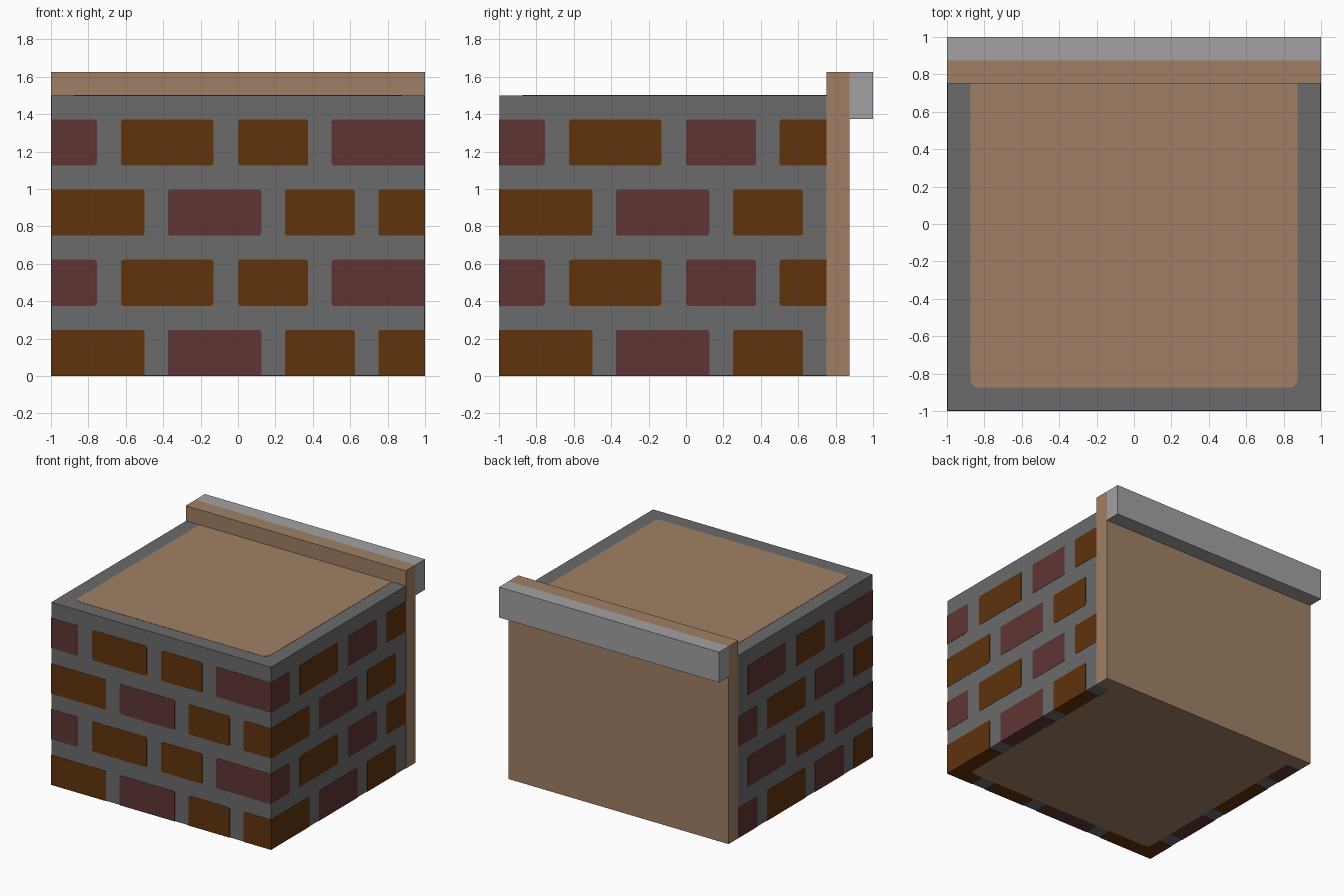
import bpy, bmesh, math

if "Cube" in bpy.data.objects:
    bpy.data.objects.remove(bpy.data.objects["Cube"])

T = 0.002  # thickness of painted plates


def material(name, rgb):
    m = bpy.data.materials.new(name)
    lin = [((c / 255 + 0.055) / 1.055) ** 2.4 for c in rgb]
    m.diffuse_color = (*lin, 1)
    m.use_nodes = True
    m.node_tree.nodes["Principled BSDF"].inputs["Base Color"].default_value = m.diffuse_color
    return m


TAN = material("tan_wood", (160, 128, 102))
MORTAR = material("mortar_grey", (107, 107, 107))
BROWN = material("brown_brick", (96, 51, 13))
RED = material("red_brick", (96, 53, 53))
STONE = material("light_grey", (163, 161, 162))


def finish(bm, name, mats):
    bmesh.ops.recalc_face_normals(bm, faces=bm.faces)
    me = bpy.data.meshes.new(name)
    bm.to_mesh(me)
    bm.free()
    for m in mats:
        me.materials.append(m)
    ob = bpy.data.objects.new(name, me)
    bpy.context.collection.objects.link(ob)


def box(name, lo, hi, mat):
    bm = bmesh.new()
    bmesh.ops.create_cube(bm, size=1)
    for v in bm.verts:
        v.co = [(a + b) / 2 + c * (b - a) for a, b, c in zip(lo, hi, v.co)]
    finish(bm, name, [mat])


def plate(bm, place, u0, u1, v0, v1, lims, r, index=0):
    """Thin plate; corners are rounded except where it meets a wall edge."""
    pts = []
    for i, (u, v, su, sv) in enumerate([(u0, v0, 1, 1), (u1, v0, -1, 1),
                                        (u1, v1, -1, -1), (u0, v1, 1, -1)]):
        if u in lims[:2] or v in lims[2:]:
            pts.append((u, v))
        else:
            for k in range(4):
                a = math.pi * (1 + i / 2) + k * math.pi / 6
                pts.append((u + su * r + r * math.cos(a),
                            v + sv * r + r * math.sin(a)))
    low = [bm.verts.new(place(u, v, 0)) for u, v in pts]
    top = [bm.verts.new(place(u, v, T)) for u, v in pts]
    n = len(pts)
    faces = [bm.faces.new(low[::-1]), bm.faces.new(top)]
    faces += [bm.faces.new((low[i], low[(i + 1) % n], top[(i + 1) % n], top[i]))
              for i in range(n)]
    for f in faces:
        f.material_index = index


# Main solid parts
box("mortar_block", (-1 + T, -1 + T, T), (1 - T, 0.75, 1.5), MORTAR)
box("back_board", (-1, 0.75, 0), (1, 0.875, 1.625), TAN)
box("back_rail", (-1, 0.875, 1.375), (1, 1, 1.625), STONE)

# Wooden panels on top and bottom
for name, place in (("top_panel", lambda u, v, w: (u, v, 1.5 + w)),
                    ("bottom_panel", lambda u, v, w: (u, v, T - w))):
    bm = bmesh.new()
    plate(bm, place, -0.875, 0.875, -0.875, 0.75, (None, None, None, 0.75), 0.045)
    finish(bm, name, [TAN])

# Brick courses: two alternating rows
ROW_A = [(-1, -0.5), (-0.375, 0.125), (0.25, 0.625), (0.75, 1)]
ROW_B = [(-1, -0.755), (-0.625, -0.13), (0, 0.375), (0.5, 1)]
WALLS = [  # name, end limits, row colours, wall placement, underside placement
    ("front", (-1, 1), "BRBB", "RBBR",
     lambda u, v, w: (u, -1 + T - w, v), lambda u, v, w: (u, -1 + v, T - w)),
    ("right", (-1, 0.75), "BRBB", "RBRB",
     lambda u, v, w: (1 - T + w, u, v), lambda u, v, w: (1 - v, u, T - w)),
    ("left", (-0.75, 1), "RBRB", "RRBR",
     lambda u, v, w: (-1 + T - w, -u, v), lambda u, v, w: (-1 + v, -u, T - w)),
]
for name, (lo, hi), col_a, col_b, wall, under in WALLS:
    bm = bmesh.new()
    for row in range(4):
        spans, cols = ((ROW_A, col_a), (ROW_B, col_b))[row % 2]
        z = row * 0.375
        for (a, b), c in zip(spans, cols):
            a, b = max(a, lo), min(b, hi)
            if b - a < 0.05:
                continue
            i = "BR".index(c)
            plate(bm, wall, a, b, z, z + 0.247, (lo, hi, 0, None), 0.014, i)
            if row == 0:  # brick ends seen from below
                plate(bm, under, a, b, 0, 0.125, (lo, hi, 0, None), 0.014, i)
    finish(bm, name + "_bricks", [BROWN, RED])
